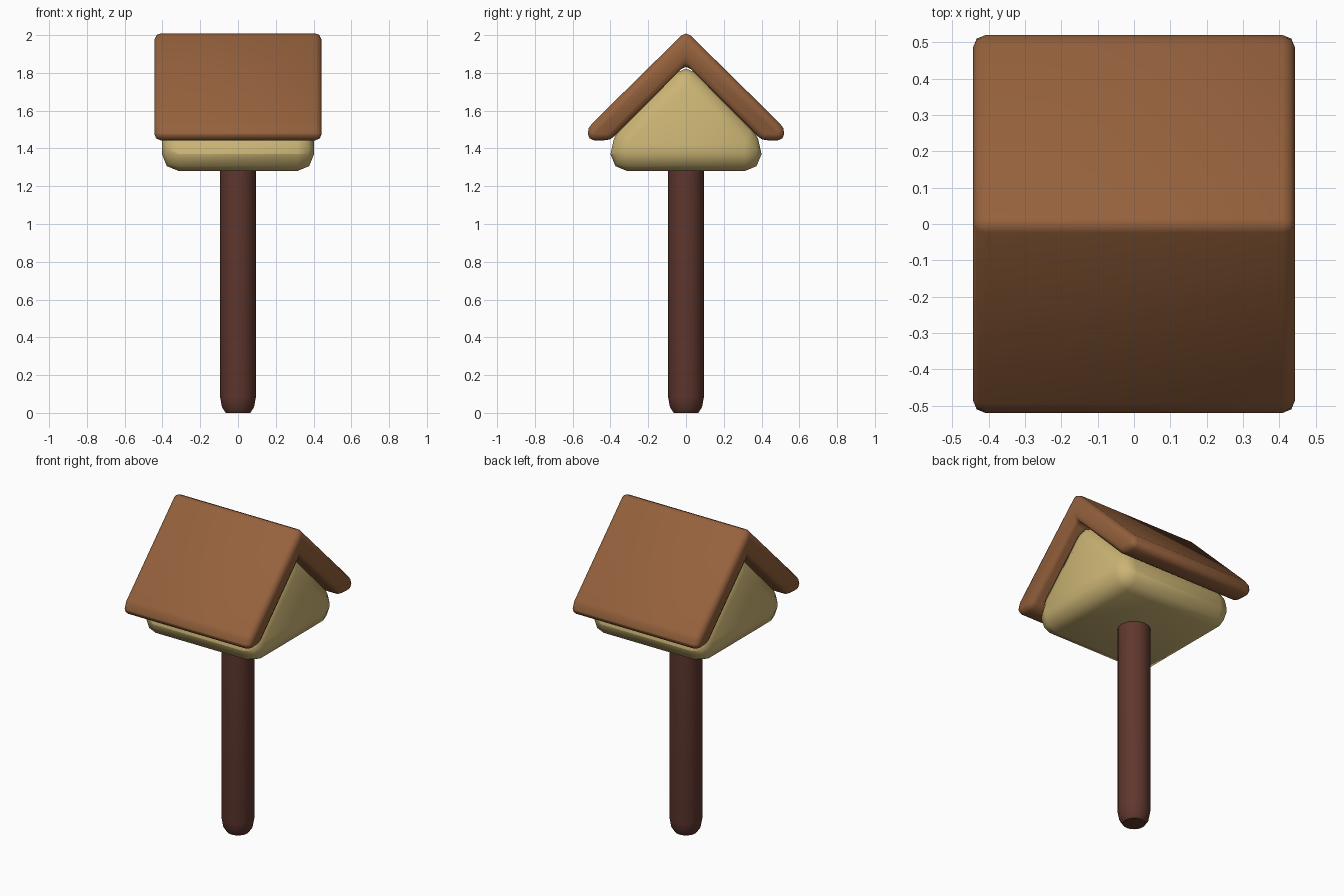
import bpy, bmesh, math

if "Cube" in bpy.data.objects:
    bpy.data.objects.remove(bpy.data.objects["Cube"])


def finish(name, bm, color, bevel=0, segments=2):
    """Turn a bmesh into a coloured, bevelled, smooth-shaded object."""
    bmesh.ops.recalc_face_normals(bm, faces=bm.faces)
    mesh = bpy.data.meshes.new(name)
    bm.to_mesh(mesh)
    bm.free()
    obj = bpy.data.objects.new(name, mesh)
    bpy.context.collection.objects.link(obj)
    mat = bpy.data.materials.new(name + "_paint")
    mat.diffuse_color = (*color, 1)
    mat.use_nodes = True
    mat.node_tree.nodes["Principled BSDF"].inputs["Base Color"].default_value = mat.diffuse_color
    mesh.materials.append(mat)
    if bevel:
        mod = obj.modifiers.new("rounding", 'BEVEL')
        mod.width, mod.segments = bevel, segments
        mod.limit_method = 'ANGLE'
    bpy.ops.object.select_all(action='DESELECT')
    obj.select_set(True)
    bpy.context.view_layer.objects.active = obj
    if bevel:
        bpy.ops.object.modifier_apply(modifier="rounding")
    bpy.ops.object.shade_smooth_by_angle(angle=math.radians(50))
    return obj


def extrude_profile(points, half_width):
    """Extrude a (y, z) outline along x, centred."""
    bm = bmesh.new()
    face = bm.faces.new([bm.verts.new((-half_width, y, z)) for y, z in points])
    out = bmesh.ops.extrude_face_region(bm, geom=[face])
    verts = [v for v in out["geom"] if isinstance(v, bmesh.types.BMVert)]
    bmesh.ops.translate(bm, verts=verts, vec=(2 * half_width, 0, 0))
    return bm


# Folded roof with thick eaves
roof = [(0, 2.022), (0.52, 1.51), (0.52, 1.443), (0.40, 1.443),
        (0, 1.845), (-0.40, 1.443), (-0.52, 1.443), (-0.52, 1.51)]
finish("roof", extrude_profile(roof, 0.443), (0.30, 0.12, 0.046), 0.045)

# Rounded gabled house body
body = [(0, 1.86), (0.40, 1.46), (0.40, 1.28), (-0.40, 1.28), (-0.40, 1.46)]
finish("house_body", extrude_profile(body, 0.403), (0.60, 0.46, 0.175), 0.09)

# Round post with softened ends, lathed from a half profile
bm = bmesh.new()
profile = [(0, 0), (0.065, 0), (0.085, 0.03), (0.095, 0.085),
           (0.095, 1.33), (0, 1.33)]
verts = [bm.verts.new((r, 0, z)) for r, z in profile]
edges = [bm.edges.new(pair) for pair in zip(verts, verts[1:])]
bmesh.ops.spin(bm, geom=verts + edges, cent=(0, 0, 0), axis=(0, 0, 1),
               angle=2 * math.pi, steps=16)
bmesh.ops.remove_doubles(bm, verts=bm.verts, dist=0.0005)
finish("post", bm, (0.115, 0.038, 0.027))
